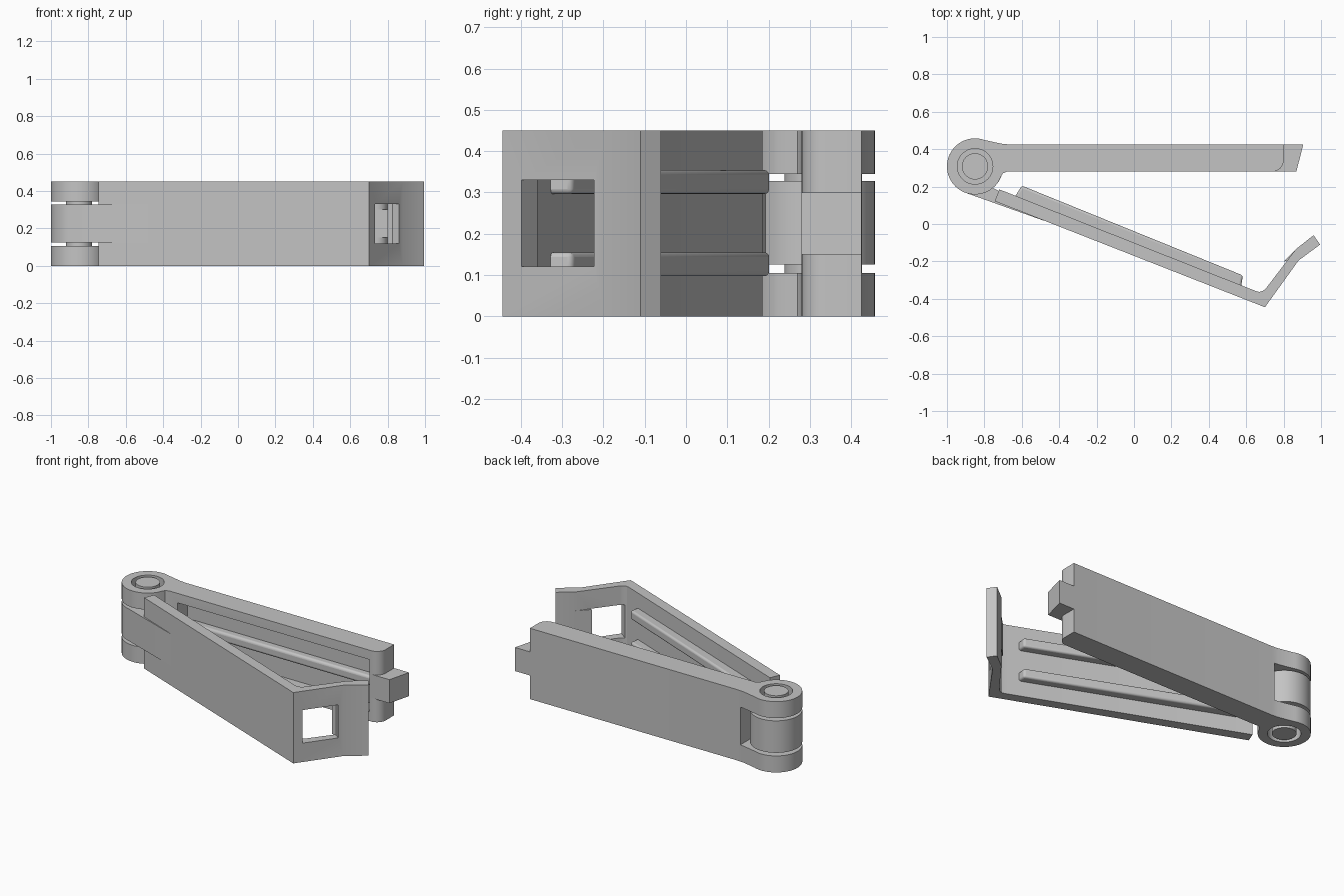
import bpy, bmesh, math

cube = bpy.data.objects.get("Cube")
if cube:
    bpy.data.objects.remove(cube)

grey = bpy.data.materials.new("plain grey")
grey.use_nodes = True
grey.diffuse_color = (0.55, 0.55, 0.55, 1)
grey.node_tree.nodes["Principled BSDF"].inputs["Base Color"].default_value = (0.55, 0.55, 0.55, 1)

HEIGHT = 0.45
PIVOT = (-0.85, 0.308)
KNUCKLE_R = 0.15


def arc(center, radius, start, end, steps):
    """Points along an arc, angles in degrees."""
    angles = [math.radians(start + (end - start) * i / steps) for i in range(steps + 1)]
    return [(center[0] + radius * math.cos(a), center[1] + radius * math.sin(a)) for a in angles]


def prism(name, outline, z0, z1):
    """Extrude a plan outline from z0 to z1."""
    bm = bmesh.new()
    face = bm.faces.new([bm.verts.new((x, y, z0)) for x, y in outline])
    top = bmesh.ops.extrude_face_region(bm, geom=[face])["geom"]
    verts = [v for v in top if isinstance(v, bmesh.types.BMVert)]
    bmesh.ops.translate(bm, verts=verts, vec=(0, 0, z1 - z0))
    bmesh.ops.recalc_face_normals(bm, faces=bm.faces)
    mesh = bpy.data.meshes.new(name)
    bm.to_mesh(mesh)
    bm.free()
    mesh.materials.append(grey)
    obj = bpy.data.objects.new(name, mesh)
    bpy.context.collection.objects.link(obj)
    return obj


def rect(x0, x1, y0, y1):
    return [(x0, y0), (x1, y0), (x1, y1), (x0, y1)]


def activate(obj):
    bpy.ops.object.select_all(action='DESELECT')
    obj.select_set(True)
    bpy.context.view_layer.objects.active = obj


def cut(obj, outline, z0, z1):
    """Subtract a prism and remove the cutter."""
    cutter = prism("cutter", outline, z0, z1)
    cutter.hide_render = True
    mod = obj.modifiers.new("cut", 'BOOLEAN')
    mod.operation = 'DIFFERENCE'
    mod.solver = 'EXACT'
    mod.object = cutter
    activate(obj)
    bpy.ops.object.modifier_apply(modifier=mod.name)
    bpy.data.objects.remove(cutter)


def soften(obj, width):
    mod = obj.modifiers.new("soft edges", 'BEVEL')
    mod.width = width
    mod.segments = 3


# Back arm with two hinge ears and a rounded front corner
arm_outline = [(0.8, 0.425), (-0.66, 0.425), (-0.70, 0.428), (-0.75, 0.438)]
arm_outline += arc(PIVOT, KNUCKLE_R, 70, 325, 44)
arm_outline += [(-0.713, 0.25), (-0.702, 0.27), (-0.68, 0.28)]
arm_outline += arc((0.74, 0.34), 0.06, -90, 0, 8)
back_arm = prism("back_arm", arm_outline, 0, HEIGHT)
cut(back_arm, rect(-1.1, -0.68, 0, 0.6), 0.105, 0.345)
cut(back_arm, arc(PIVOT, 0.095, 0, 352.5, 47), -0.1, 0.6)
cut(back_arm, rect(-0.62, 0.73, 0.2, 0.38), 0.06, 0.39)

# Ridge inside the arm's pocket, and the latch tongue at its end
ridge = prism("pocket_ridge", rect(-0.621, 0.731, 0.33, 0.39), 0.195, 0.255)
soften(ridge, 0.015)
prism("latch_tongue", [(0.735, 0.28), (0.868, 0.28), (0.905, 0.425), (0.735, 0.425)], 0.15, 0.30)

# Hinge pin
prism("hinge_pin", arc(PIVOT, 0.07, 0, 352.5, 47), 0, HEIGHT)

# Middle knuckle with the neck that tapers into the lever
knuckle_outline = arc(PIVOT, KNUCKLE_R, -50, 250, 50)
knuckle_outline += [(-0.48, 0.017), (-0.6, 0.115), (-0.70, 0.165)]
prism("hinge_knuckle", knuckle_outline, 0.125, 0.328)

# Lever plate with bent hook
lever = prism("lever", [
    (-0.745, 0.122), (0.7, -0.445), (0.88, -0.195), (0.995, -0.11), (0.96, -0.06),
    (0.865, -0.135), (0.705, -0.345), (0.69, -0.357), (0.67, -0.363), (0.65, -0.358),
    (-0.72, 0.185)], 0, HEIGHT)

# Latch window through the hook
cut(lever, [(0.775, -0.43), (0.90, -0.252), (0.78, -0.163), (0.655, -0.341)], 0.12, 0.33)
prism("latch_catch", [(0.80, -0.2), (0.845, -0.195), (0.88, -0.15), (0.868, -0.132)], 0.12, 0.33)

# Pair of clamping rails on the lever's inner face
for side, z in (("lower", 0.097), ("upper", 0.296)):
    rail = prism(side + "_rail", [(-0.64, 0.14), (0.572, -0.34), (0.582, -0.275), (-0.60, 0.205)],
                 z, z + 0.058)
    soften(rail, 0.012)

# Smooth the round parts, keep corners crisp
for obj in list(bpy.context.collection.objects):
    if obj.type == 'MESH' and grey.name in obj.data.materials:
        activate(obj)
        bpy.ops.object.shade_smooth_by_angle(angle=math.radians(30))
